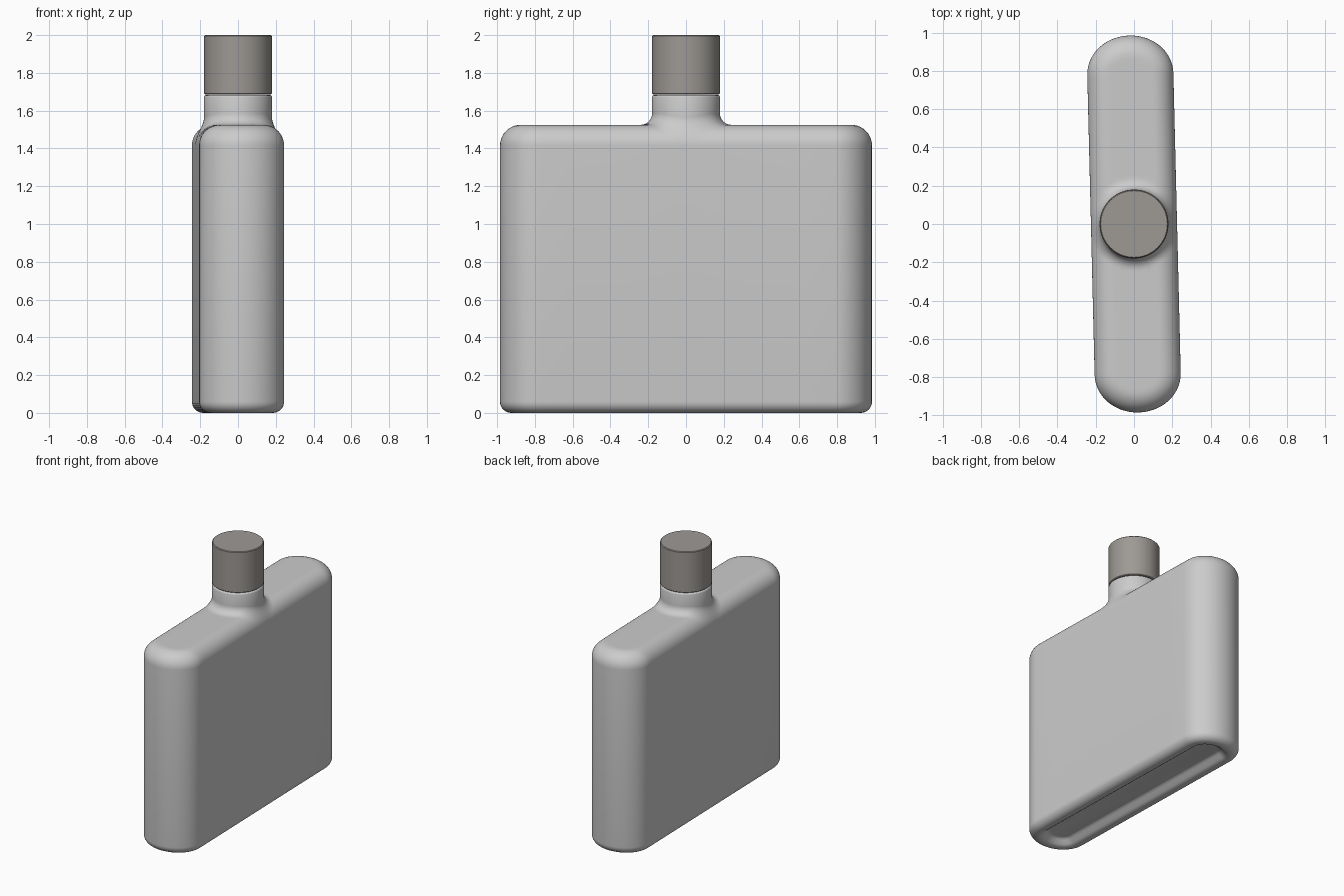
import bpy, bmesh, math

if "Cube" in bpy.data.objects:
    bpy.data.objects.remove(bpy.data.objects["Cube"])

HALF_W, HALF_L, CAP_D = 0.225, 0.985, 0.2     # flask outline
END_Y = HALF_L - CAP_D
TOP, ROUND, FOOT = 1.525, 0.11, 0.06          # shoulder height, edge radii
NECK_R, NECK_TOP, FILLET = 0.18, 1.683, 0.06
TURN = math.radians(1.4)


def material(name, rgb):
    m = bpy.data.materials.new(name)
    m.diffuse_color = (*rgb, 1)
    m.use_nodes = True
    m.node_tree.nodes["Principled BSDF"].inputs["Base Color"].default_value = m.diffuse_color
    return m


def loft(name, rings, mat):
    """Skin a stack of equal rings and close both ends."""
    bm = bmesh.new()
    rows = [[bm.verts.new(p) for p in ring] for ring in rings]
    n = len(rows[0])
    for a, b in zip(rows, rows[1:]):
        for i in range(n):
            j = (i + 1) % n
            bm.faces.new((a[i], a[j], b[j], b[i]))
    bm.faces.new(rows[0][::-1])
    bm.faces.new(rows[-1])
    bmesh.ops.recalc_face_normals(bm, faces=bm.faces)
    mesh = bpy.data.meshes.new(name)
    bm.to_mesh(mesh)
    bm.free()
    ob = bpy.data.objects.new(name, mesh)
    bpy.context.collection.objects.link(ob)
    mesh.materials.append(mat)
    bpy.ops.object.select_all(action='DESELECT')
    ob.select_set(True)
    bpy.context.view_layer.objects.active = ob
    bpy.ops.object.shade_smooth_by_angle(angle=math.radians(40))
    return ob


def outline():
    """Points and normals of a slot with elliptical ends, counter-clockwise."""
    pts, steps = [], 40
    lim = math.atan2(END_Y, HALF_W)
    for s in (1, -1):
        for k in range(steps):                # long side, even in angle
            y = HALF_W * math.tan(-lim + 2 * lim * k / steps)
            pts.append((s * HALF_W, s * y, s, 0))
        for k in range(28):                   # rounded end
            a = math.pi * k / 28
            c, d = math.cos(a), math.sin(a)
            nx, ny = c / HALF_W, d / CAP_D
            l = math.hypot(nx, ny)
            pts.append((s * HALF_W * c, s * (END_Y + CAP_D * d),
                        s * nx / l, s * ny / l))
    return pts


def edge_distance(x, y):
    v = max(0, abs(y) - END_Y)
    q = max(1e-6, math.hypot(x / HALF_W, v / CAP_D))
    g = max(1e-6, math.hypot(x / HALF_W ** 2, v / CAP_D ** 2) / q)
    return max(0, (1 - q) / g)


def shoulder_height(x, y):
    d = min(ROUND, edge_distance(x, y))
    z = TOP - ROUND + math.sqrt(max(0, ROUND ** 2 - (ROUND - d) ** 2))
    s = min(FILLET, max(0, math.hypot(x, y) - NECK_R))
    return z + FILLET - math.sqrt(max(0, FILLET ** 2 - (FILLET - s) ** 2))


glass = material("light grey glass", (0.6, 0.6, 0.6))
metal = material("warm grey cap", (0.34, 0.32, 0.30))
pts = outline()


def inset(d, z):
    return [(x - nx * d, y - ny * d, z) for x, y, nx, ny in pts]


def circle(r, z):
    return [(r * x / math.hypot(x, y), r * y / math.hypot(x, y), z)
            for x, y, _, _ in pts]


# Recessed base and rounded foot
rings = [inset(0.145, 0.045), inset(0.135, 0.043), inset(0.12, 0.032),
         inset(0.10, 0.012), inset(0.085, 0.003), inset(0.07, 0.0)]
for k in range(9):
    a = math.pi / 2 * k / 8
    rings.append(inset(FOOT * (1 - math.sin(a)), FOOT * (1 - math.cos(a))))

# Rounded shoulder blending into the neck
for k in range(41):
    t = math.sin(math.pi * k / 80) ** 2
    ring = []
    for (x, y, _, _), (cx, cy, _) in zip(pts, circle(NECK_R, 0)):
        px, py = x + (cx - x) * t, y + (cy - y) * t
        ring.append((px, py, shoulder_height(px, py)))
    rings.append(ring)

# Neck with softened lip
rings += [circle(NECK_R, NECK_TOP - 0.012), circle(NECK_R - 0.003, NECK_TOP - 0.004),
          circle(NECK_R - 0.01, NECK_TOP)]
body = loft("flask_body", rings, glass)
body.rotation_euler.z = TURN


# Screw cap with a fine edge
def disc(r, z):
    return [(r * math.cos(2 * math.pi * i / 64), r * math.sin(2 * math.pi * i / 64), z)
            for i in range(64)]


CAP_R, CAP_Z = 0.179, 1.686
loft("screw_cap", [disc(CAP_R - 0.005, CAP_Z), disc(CAP_R, CAP_Z + 0.005),
                   disc(CAP_R, 1.995), disc(CAP_R - 0.005, 2.0)], metal)
